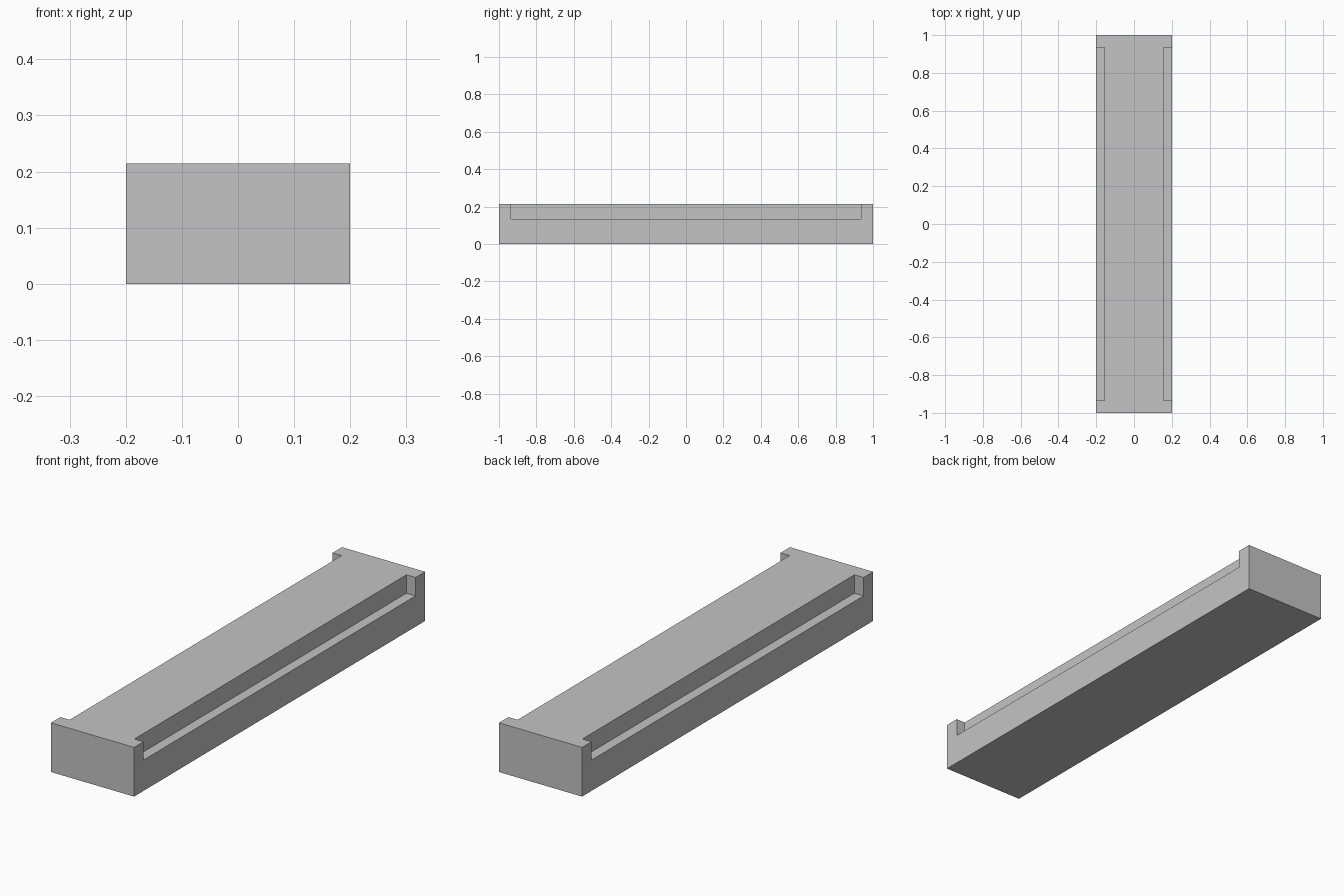
import bpy

cube = bpy.data.objects.get("Cube")
if cube:
    bpy.data.objects.remove(cube, do_unlink=True)

WIDTH, LENGTH, HEIGHT = 0.4, 2.0, 0.214
LEDGE_Z, LEDGE_DEPTH, LEDGE_LENGTH = 0.134, 0.044, 1.87

grey = bpy.data.materials.new("plain_grey")
grey.use_nodes = True
colour = (0.55, 0.55, 0.55, 1)
grey.diffuse_color = colour
grey.node_tree.nodes["Principled BSDF"].inputs["Base Color"].default_value = colour


def box(name, size, centre):
    bpy.ops.mesh.primitive_cube_add(size=1, location=centre)
    obj = bpy.context.object
    obj.name = name
    obj.scale = size
    bpy.ops.object.transform_apply(location=True, rotation=False, scale=True)
    obj.data.materials.append(grey)
    return obj


# Solid bar
bar = box("bar_body", (WIDTH, LENGTH, HEIGHT), (0, 0, HEIGHT / 2))

# Long rebate along each upper side edge, stopping short of both ends
for side, label in ((-1, "right"), (1, "left")):
    cutter = box(label + "_rebate_cutter",
                 (LEDGE_DEPTH * 2, LEDGE_LENGTH, (HEIGHT - LEDGE_Z) * 2),
                 (side * WIDTH / 2, 0, HEIGHT))
    cutter.hide_render = True
    cutter.hide_set(True)
    cut = bar.modifiers.new(label + "_rebate", "BOOLEAN")
    cut.operation = "DIFFERENCE"
    cut.solver = "EXACT"
    cut.object = cutter
